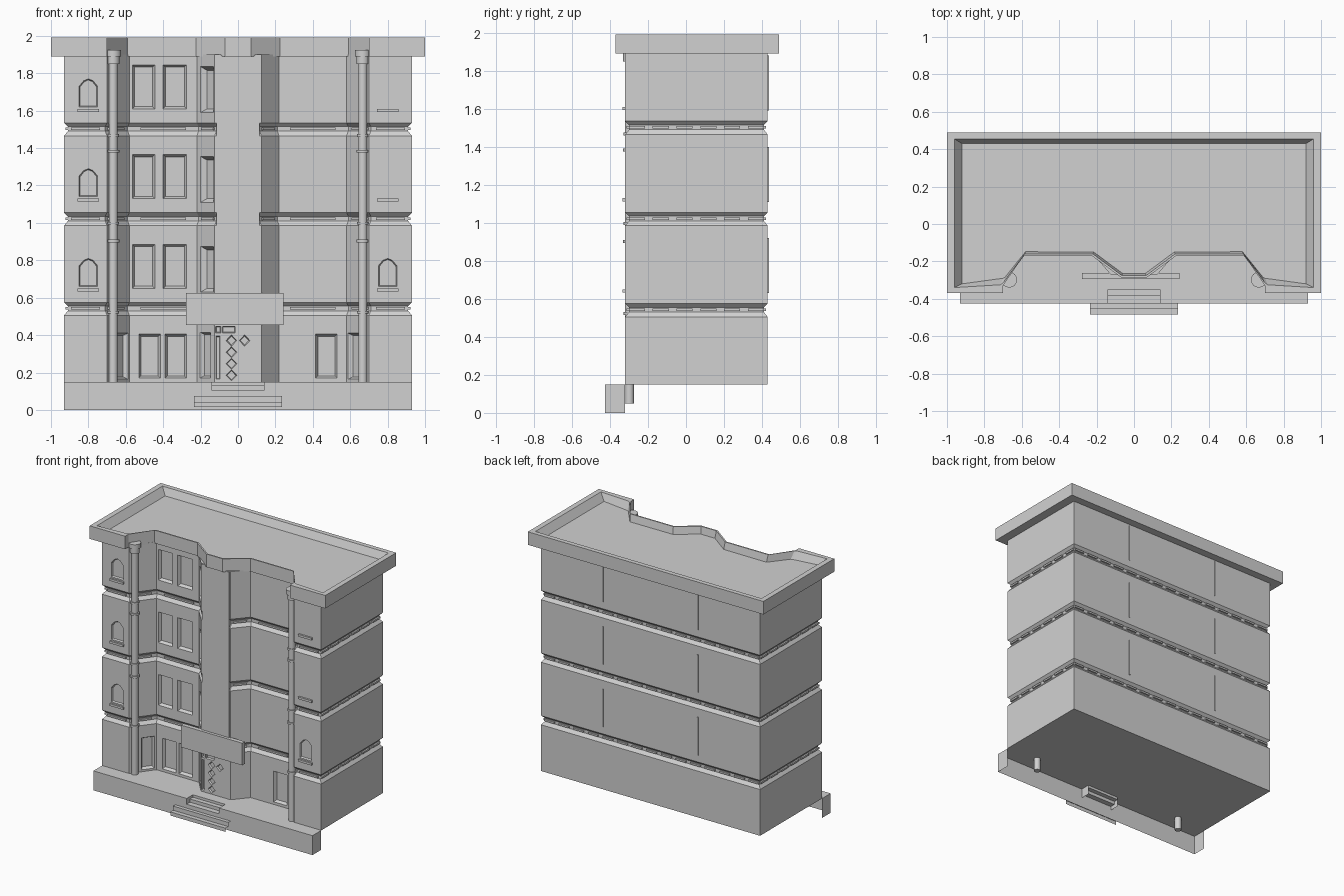
import bpy, bmesh
from math import sqrt
from mathutils import Vector

cube = bpy.data.objects.get("Cube")
if cube:
    bpy.data.objects.remove(cube)

stone = bpy.data.materials.new("grey stone")
stone.use_nodes = True
GREY = (0.64, 0.64, 0.64, 1)
stone.diffuse_color = GREY
stone.node_tree.nodes["Principled BSDF"].inputs["Base Color"].default_value = GREY


def finish(bm, name, tidy=True):
    if tidy:
        bmesh.ops.recalc_face_normals(bm, faces=bm.faces)
    me = bpy.data.meshes.new(name)
    bm.to_mesh(me)
    bm.free()
    me.materials.append(stone)
    ob = bpy.data.objects.new(name, me)
    bpy.context.collection.objects.link(ob)
    return ob


def loft(bm, rings):
    """Skin closed rings of 3D points and cap both ends."""
    vs = [[bm.verts.new(p) for p in r] for r in rings]
    n = len(vs[0])
    for a, b in zip(vs, vs[1:]):
        for i in range(n):
            j = (i + 1) % n
            bm.faces.new((a[i], a[j], b[j], b[i]))
    bm.faces.new(vs[0][::-1])
    bm.faces.new(vs[-1])


def box(bm, x0, x1, y0, y1, z0, z1):
    loft(bm, [[(x0, y0, z), (x1, y0, z), (x1, y1, z), (x0, y1, z)] for z in (z0, z1)])


def mirror_bm(bm):
    geo = bmesh.ops.duplicate(bm, geom=bm.verts[:] + bm.edges[:] + bm.faces[:])["geom"]
    for v in geo:
        if isinstance(v, bmesh.types.BMVert):
            v.co.x = -v.co.x


def both_sides(half, back, width):
    """Complete a left half plan into a closed anticlockwise outline."""
    return half + [(-x, y) for x, y in reversed(half)] + [(width, back), (-width, back)]


def inset(poly, d):
    out = []
    for i, p in enumerate(poly):
        p, a, b = Vector(p), Vector(poly[i - 1]), Vector(poly[(i + 1) % len(poly)])
        e, f = (p - a).normalized(), (b - p).normalized()
        n, m = Vector((-e.y, e.x)), Vector((-f.y, f.x))
        out.append(p + (n + m) * d / (1 + n.dot(m)))
    return out


# Main body: faceted plan, with a chamfered groove between floors
FRONT, BACK, WALL, BAY = -0.32, 0.43, -0.16, -0.27
STEP = 0.48
half = [(-0.93, FRONT), (-0.70, FRONT), (-0.58, WALL), (-0.22, WALL), (-0.125, BAY)]
plan = both_sides(half, BACK, 0.93)
profile = [(0.15, 0)]
for k in range(3):
    z = 0.505 + STEP * k
    profile += [(z, 0), (z + 0.025, 0.02), (z + 0.05, 0.02), (z + 0.07, 0)]
profile.append((1.90, 0))
bm = bmesh.new()
loft(bm, [[(p[0], p[1], z) for p in inset(plan, d)] for z, d in profile])
body = finish(bm, "building_body")

# Tapered recesses for windows and doors, cut on the left and mirrored
cut = bmesh.new()


def recess(poly, a=(0, WALL), b=(1, WALL), depth=0.022, taper=0.012):
    """Cut an outline given as (distance along wall a-b, height)."""
    a, b = Vector(a), Vector(b)
    d = (b - a).normalized()
    n = Vector((d.y, -d.x))
    us, zs = [p[0] for p in poly], [p[1] for p in poly]
    cu, cz = (min(us) + max(us)) / 2, (min(zs) + max(zs)) / 2
    su = 1 - 2 * taper / (max(us) - min(us))
    sz = 1 - 2 * taper / (max(zs) - min(zs))
    rings = []
    for off, fu, fz in ((0.01, 1, 1), (0, 1, 1), (-depth, su, sz)):
        ring = []
        for u, z in poly:
            p = a + d * (cu + (u - cu) * fu) + n * off
            ring.append((p.x, p.y, cz + (z - cz) * fz))
        rings.append(ring)
    loft(cut, rings)


def rect(u0, u1, z0, z1):
    return [(u0, z0), (u1, z0), (u1, z1), (u0, z1)]


sills = bmesh.new()
for k in range(3):
    z = 0.65 + STEP * k
    recess(rect(-0.565, -0.445, z, z + 0.235))
    recess(rect(-0.40, -0.275, z, z + 0.235))
    # Bay side window
    recess(rect(0.03, 0.135, z - 0.02, z + 0.225), half[3], half[4], 0.03, 0.02)
    # Arched pier window with its sill
    arch = [(-0.85, z + 0.01), (-0.75, z + 0.01), (-0.75, z + 0.12),
            (-0.775, z + 0.15), (-0.80, z + 0.16), (-0.825, z + 0.15), (-0.85, z + 0.12)]
    recess(arch, (0, FRONT), (1, FRONT), 0.012, 0.006)
    box(sills, -0.857, -0.743, FRONT - 0.014, FRONT + 0.01, z - 0.017, z)
# Ground floor windows
recess(rect(-0.53, -0.415, 0.17, 0.405))
recess(rect(-0.39, -0.275, 0.17, 0.405))
recess(rect(0.09, 0.185, 0.165, 0.41), half[1], half[2])
recess(rect(0.025, 0.11, 0.17, 0.415), half[3], half[4])
# Entrance: side lights, fanlights and lattice diamonds
bay = ((0, BAY), (1, BAY))
recess(rect(-0.118, -0.096, 0.165, 0.395), *bay, 0.015, 0.004)
recess(rect(-0.12, -0.092, 0.412, 0.447), *bay, 0.015, 0.004)
recess(rect(-0.083, -0.015, 0.412, 0.447), *bay, 0.015, 0.004)
for i in range(4):
    z = 0.185 + 0.062 * i
    recess([(-0.035, z - 0.03), (-0.006, z), (-0.035, z + 0.03), (-0.064, z)], *bay, 0.012, 0.006)
mirror_bm(cut)
cutter = finish(cut, "recess_cutter")
cutter.hide_render = True
mod = body.modifiers.new("recesses", "BOOLEAN")
mod.operation, mod.solver, mod.object = "DIFFERENCE", "EXACT", cutter
bpy.context.view_layer.objects.active = body
bpy.ops.object.modifier_apply(modifier=mod.name)
bpy.data.objects.remove(cutter)
mirror_bm(sills)
finish(sills, "window_sills")

# Dentil blocks inside the grooves
bm = bmesh.new()
for i, p in enumerate(plan):
    a, b = Vector(p), Vector(plan[(i + 1) % len(plan)])
    length = (b - a).length
    d = (b - a).normalized()
    n = Vector((d.y, -d.x))
    count = 1 if length < 0.4 else round(length / 0.125)
    pitch = length / count
    for j in range(count):
        for k in range(3):
            z = 0.536 + STEP * k
            c = a + d * pitch * (j + 0.5)
            h = d * pitch * 0.34
            base = [c - h - n * 0.03, c + h - n * 0.03, c + h - n * 0.008, c - h - n * 0.008]
            loft(bm, [[(q.x, q.y, z + t) for q in base] for t in (0, 0.013)])
finish(bm, "dentil_blocks")

# Flat column face up the middle of the bay
bm = bmesh.new()
box(bm, -0.115, 0.115, BAY - 0.003, -0.2, 0.5, 1.895)
finish(bm, "bay_pilaster")

# Thin seams on the back wall
bm = bmesh.new()
for k in range(3):
    box(bm, 0.40, 0.408, BACK - 0.01, BACK + 0.006, 0.63 + STEP * k, 0.92 + STEP * k)
mirror_bm(bm)
finish(bm, "back_seams")

# Roof: overhanging parapet around a sunken deck
outer = [(-1, -0.37), (-0.70, -0.37), (-0.70, -0.33), (-0.59, -0.17), (-0.225, -0.17), (-0.07, -0.285)]
rim = [(-0.96, -0.34), (-0.715, -0.325), (-0.70, -0.315), (-0.585, -0.16), (-0.22, -0.16), (-0.065, -0.275)]
deck = [(-0.92, -0.32), (-0.70, -0.29), (-0.69, -0.285), (-0.58, -0.148), (-0.215, -0.15), (-0.06, -0.265)]
levels = [(outer, 0.49, 1, 1.89), (outer, 0.49, 1, 1.99), (rim, 0.455, 0.96, 1.99), (deck, 0.43, 0.92, 1.935)]
bm = bmesh.new()
loft(bm, [[(x, y, z) for x, y in both_sides(h, back, w)] for h, back, w, z in levels])
finish(bm, "roof_parapet")

# Drainpipes with collars and a head
bm = bmesh.new()
for r, z0, z1 in ((0.024, 0.05, 1.90), (0.042, 1.89, 1.925), (0.034, 1.85, 1.89), (0.031, 1.46, 1.475),
                  (0.033, 1.375, 1.39), (0.031, 0.99, 1.005), (0.033, 0.895, 0.91), (0.031, 0.515, 0.53)):
    made = bmesh.ops.create_cone(bm, cap_ends=True, segments=16, radius1=r, radius2=r, depth=z1 - z0)
    bmesh.ops.translate(bm, verts=made["verts"], vec=(-0.667, -0.298, (z0 + z1) / 2))
mirror_bm(bm)
pipes = finish(bm, "drainpipes")
bpy.ops.object.select_all(action="DESELECT")
pipes.select_set(True)
bpy.context.view_layer.objects.active = pipes
bpy.ops.object.shade_smooth_by_angle()

# Entrance sign board
bm = bmesh.new()
box(bm, -0.278, 0.242, -0.295, -0.262, 0.455, 0.625)
finish(bm, "sign_board")

# Terrace: open shell with a notch for the steps
EDGE, TOP, GAP, LOW = -0.425, 0.149, 0.138, 0.075
bm = bmesh.new()


def sheet(*pts):
    bm.faces.new([bm.verts.new(p) for p in pts])


for s in (-1, 1):
    quads = [
        [(GAP, EDGE, 0), (0.93, EDGE, 0), (0.93, EDGE, TOP), (GAP, EDGE, TOP)],
        [(0, EDGE, 0), (GAP, EDGE, 0), (GAP, EDGE, LOW), (0, EDGE, LOW)],
        [(0.93, EDGE, 0), (0.93, FRONT, 0), (0.93, FRONT, TOP), (0.93, EDGE, TOP)],
        [(GAP, EDGE, TOP), (0.93, EDGE, TOP), (0.93, -0.14, TOP), (GAP, -0.14, TOP)],
        [(GAP, -0.35, LOW), (GAP, EDGE, LOW), (GAP, EDGE, TOP), (GAP, -0.35, TOP)],
    ]
    for q in quads:
        sheet(*[(s * x, y, z) for x, y, z in q[::s]])
finish(bm, "terrace", tidy=False)

# Entrance steps: folded treads and risers
bm = bmesh.new()
lower = [(-0.485, 0.015), (-0.485, 0.043), (-0.452, 0.043), (-0.452, LOW), (EDGE, LOW)]
upper = [(EDGE - 0.001, LOW), (EDGE - 0.001, 0.105), (-0.385, 0.105), (-0.385, 0.13),
         (-0.35, 0.13), (-0.35, TOP), (-0.25, TOP)]
for path, w in ((lower, 0.235), (upper, GAP)):
    for (y0, z0), (y1, z1) in zip(path, path[1:]):
        sheet((-w, y0, z0), (w, y0, z0), (w, y1, z1), (-w, y1, z1))
finish(bm, "entrance_steps", tidy=False)
